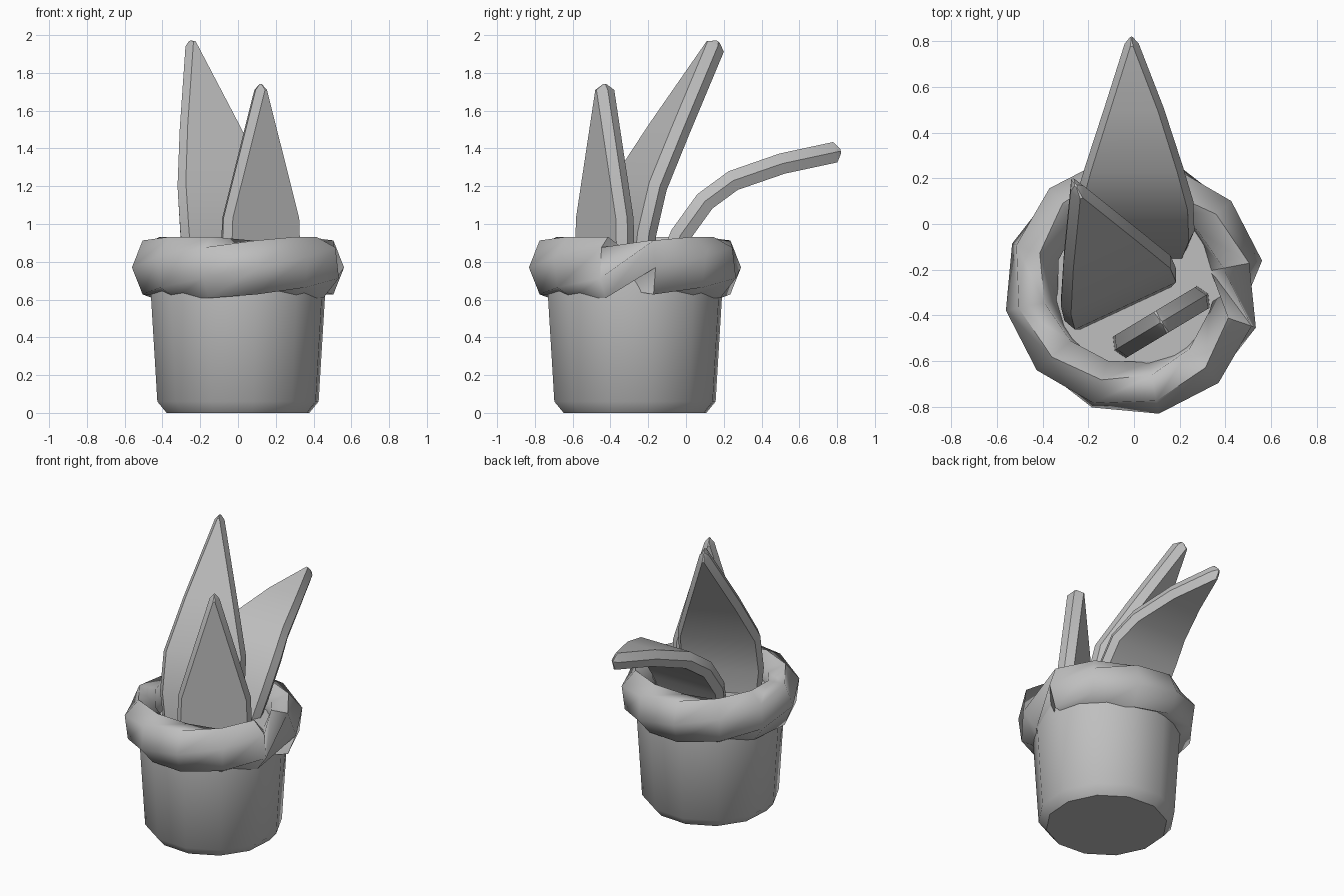
import bpy, bmesh, math
from mathutils import Vector

if "Cube" in bpy.data.objects:
    bpy.data.objects.remove(bpy.data.objects["Cube"])

grey = bpy.data.materials.new("plain_grey")
grey.use_nodes = True
COLOUR = (0.52, 0.52, 0.52, 1)
grey.diffuse_color = COLOUR
grey.node_tree.nodes["Principled BSDF"].inputs["Base Color"].default_value = COLOUR

SIDES = 12
TURN = math.radians(11)
CENTRE = Vector((0, -0.27, 0))


def build(name, rings, smooth, caps=True, loop=False):
    """Skin a list of equal rings of points into one object."""
    bm = bmesh.new()
    rows = [[bm.verts.new(p) for p in ring] for ring in rings]
    n = len(rows[0])
    pairs = list(zip(rows, rows[1:]))
    if loop:
        pairs.append((rows[-1], rows[0]))
    for a, b in pairs:
        for i in range(n):
            j = (i + 1) % n
            bm.faces.new((a[i], a[j], b[j], b[i]))
    if caps:
        bm.faces.new(rows[0])
        bm.faces.new(rows[-1])
    bmesh.ops.recalc_face_normals(bm, faces=bm.faces)
    mesh = bpy.data.meshes.new(name)
    bm.to_mesh(mesh)
    bm.free()
    mesh.materials.append(grey)
    obj = bpy.data.objects.new(name, mesh)
    bpy.context.collection.objects.link(obj)
    bpy.ops.object.select_all(action='DESELECT')
    obj.select_set(True)
    bpy.context.view_layer.objects.active = obj
    bpy.ops.object.shade_smooth_by_angle(angle=math.radians(smooth))
    return obj


def around(i, radius, z):
    a = TURN + i * math.tau / SIDES
    return CENTRE + Vector((radius * math.cos(a), radius * math.sin(a), z))


# Pot with a chamfered foot, closed by the soil at the top
pot_profile = [(0.385, 0), (0.435, 0.06), (0.472, 0.66), (0.46, 0.78)]
build("pot", [[around(i, r, z) for i in range(SIDES)] for r, z in pot_profile], 42)

# Twisted rope rim
rim = []
for i in range(SIDES):
    ring = []
    for k in range(6):
        t = k * math.tau / 6 + math.radians(20) * i
        ring.append(around(i, 0.457 + 0.115 * math.cos(t), 0.77 + 0.165 * math.sin(t)))
    rim.append(ring)
build("rope_rim", rim, 70, caps=False, loop=True)


def leaf(name, direction, stations, thick=0.055):
    """Thick blade; each station is x, y, z and half width."""
    across = Vector((math.cos(direction), math.sin(direction), 0))
    points = [Vector(s[:3]) for s in stations]
    rings = []
    for i, (p, s) in enumerate(zip(points, stations)):
        along = points[min(i + 1, len(points) - 1)] - points[max(i - 1, 0)]
        normal = across.cross(along).normalized()
        w = s[3]
        rim_w = w + 0.025
        section = [(-w, 1), (w, 1), (rim_w, 0), (w, -1), (-w, -1), (-rim_w, 0)]
        rings.append([p + across * a + normal * b * thick for a, b in section])
    # Pointed cap at the tip
    end = (points[-1] - points[-2]).normalized() * 0.03
    rings.append([points[-1] + end + (q - points[-1]) * 0.2 for q in rings[-1]])
    build(name, rings, 35)


leaf("front_leaf", math.radians(31), [
    (0.12, -0.43, 0.76, 0.215), (0.12, -0.43, 1.03, 0.205),
    (0.12, -0.43, 1.71, 0.006)])
leaf("tall_leaf", math.radians(25), [
    (-0.06, -0.32, 0.76, 0.22), (-0.06, -0.31, 0.95, 0.245),
    (-0.08, -0.25, 1.2, 0.24), (-0.15, -0.09, 1.5, 0.15),
    (-0.25, 0.155, 1.94, 0.006)])
leaf("drooping_leaf", 0, [
    (0, -0.1, 0.76, 0.21), (0, -0.03, 0.94, 0.24),
    (0, 0.1, 1.12, 0.235), (0, 0.25, 1.23, 0.19),
    (0, 0.51, 1.32, 0.105), (-0.01, 0.79, 1.38, 0.006)])
